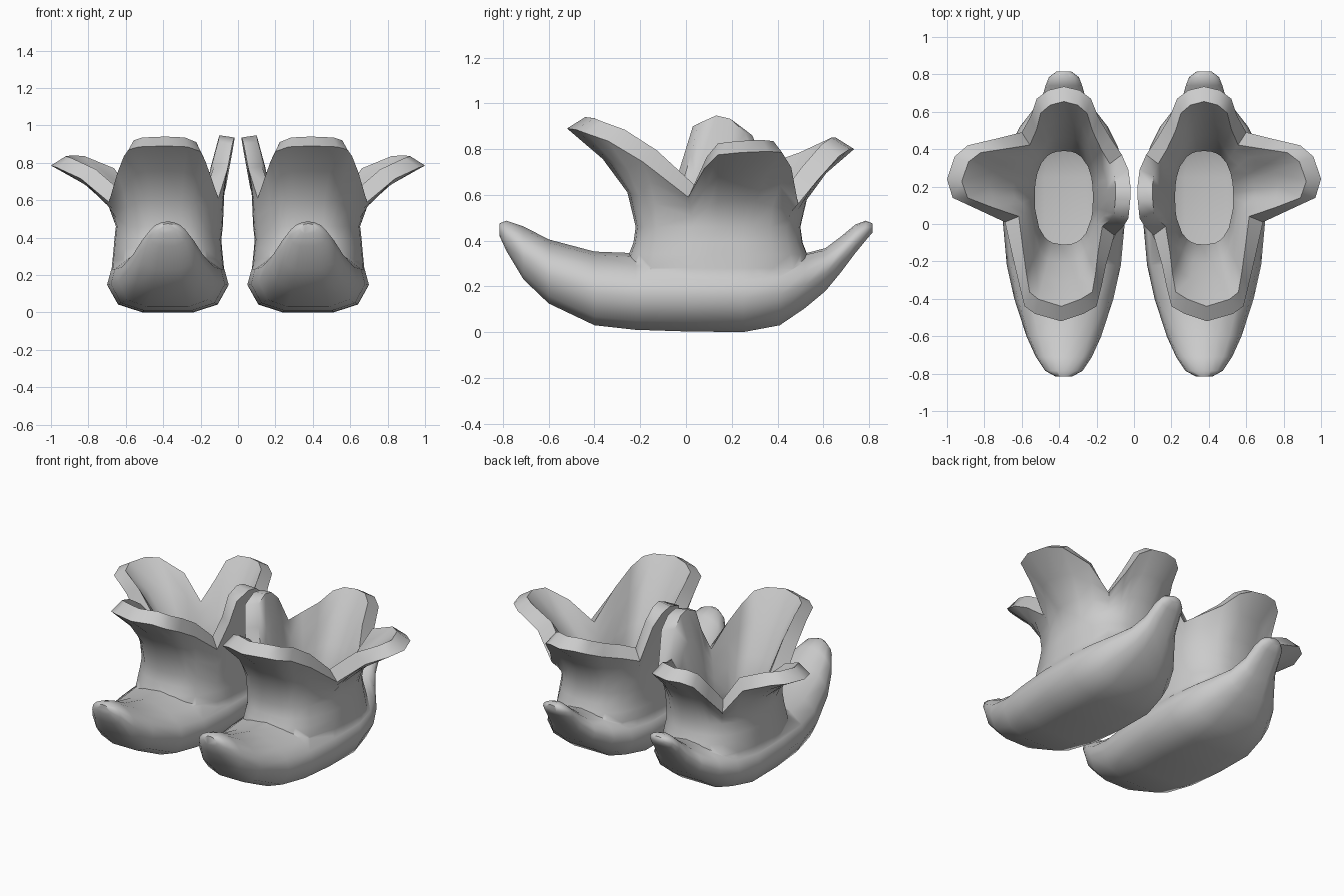
import bpy, bmesh, math

if "Cube" in bpy.data.objects:
    bpy.data.objects.remove(bpy.data.objects["Cube"])

CX, CY = 0.375, 0.14          # axis of the ankle collar

grey = bpy.data.materials.new("felt_grey")
grey.diffuse_color = (0.6, 0.6, 0.6, 1)
grey.use_nodes = True
grey.node_tree.nodes["Principled BSDF"].inputs["Base Color"].default_value = grey.diffuse_color


def loft(name, rings):
    """Closed solid through a list of equal-length rings, capped at both ends."""
    bm = bmesh.new()
    rows = [[bm.verts.new(p) for p in r] for r in rings]
    n = len(rows[0])
    for a, b in zip(rows, rows[1:]):
        for i in range(n):
            j = (i + 1) % n
            bm.faces.new((a[i], a[j], b[j], b[i]))
    bm.faces.new(rows[0][::-1])
    bm.faces.new(rows[-1])
    bmesh.ops.recalc_face_normals(bm, faces=bm.faces)
    me = bpy.data.meshes.new(name)
    bm.to_mesh(me)
    bm.free()
    me.materials.append(grey)
    ob = bpy.data.objects.new(name, me)
    bpy.context.collection.objects.link(ob)
    return ob


# Shoe body: (y, half width, bottom z, top z) slices from curled toe to heel knob
slices = [(-0.815, 0.045, 0.42, 0.475), (-0.785, 0.10, 0.355, 0.487), (-0.71, 0.15, 0.23, 0.462),
          (-0.60, 0.20, 0.125, 0.405), (-0.40, 0.265, 0.03, 0.352), (-0.22, 0.305, 0.01, 0.345),
          (0.0, 0.325, 0.003, 0.35), (0.25, 0.325, 0.0, 0.35), (0.41, 0.29, 0.03, 0.35),
          (0.52, 0.235, 0.105, 0.345), (0.61, 0.165, 0.18, 0.367), (0.68, 0.115, 0.265, 0.42),
          (0.74, 0.098, 0.345, 0.47), (0.785, 0.08, 0.40, 0.487), (0.815, 0.04, 0.435, 0.475)]
half = [(0.42, 0), (0.82, 0.12), (1, 0.42), (0.93, 0.66), (0.68, 0.84), (0.36, 0.95)]
section = half + [(0, 1)] + [(-u, v) for u, v in reversed(half)]


def body_rings(rows):
    return [[(CX + u * w, y, b + v * (t - b)) for u, v in section] for y, w, b, t in rows]


body = loft("shoe_right", body_rings(slices))
# Foot space: the same slices shrunk by the felt thickness
foot_space = loft("foot_space_cutter", body_rings(
    [(y, w - 0.08, b + 0.06, t - 0.09) for y, w, b, t in slices[2:11]]))

# Collar rim: four petals separated by notches
rim = [(0.69, 0.01, 0.59), (0.84, 0.08, 0.715), (0.97, 0.14, 0.775), (1.0, 0.24, 0.785),
       (0.96, 0.36, 0.79), (0.89, 0.42, 0.785), (0.72, 0.46, 0.72),
       (0.60, 0.49, 0.56), (0.55, 0.58, 0.67), (0.52, 0.67, 0.77), (0.46, 0.715, 0.80),
       (0.375, 0.735, 0.80), (0.29, 0.715, 0.80), (0.23, 0.67, 0.78), (0.19, 0.57, 0.735),
       (0.125, 0.46, 0.70), (0.065, 0.37, 0.665), (0.03, 0.29, 0.86), (0.02, 0.21, 0.92),
       (0.02, 0.13, 0.935), (0.03, 0.03, 0.90), (0.055, -0.01, 0.77),
       (0.105, -0.06, 0.61), (0.15, -0.22, 0.74), (0.175, -0.34, 0.81), (0.20, -0.44, 0.86),
       (0.27, -0.48, 0.885), (0.39, -0.52, 0.89), (0.53, -0.48, 0.885), (0.585, -0.44, 0.87),
       (0.61, -0.34, 0.835), (0.645, -0.19, 0.745)]
angles = [math.atan2(y - CY, x - CX) for x, y, z in rim]


def oval(a, b, z, dx=0.0):
    """Slightly squared oval sampled at the rim angles."""
    pts = []
    for t in angles:
        c, s = math.cos(t), math.sin(t)
        r = (abs(c / a) ** 2.5 + abs(s / b) ** 2.5) ** -0.4
        pts.append((CX + dx + r * c, CY + r * s, z))
    return pts


def flare(base, top, out, up):
    """Ring part of the way from a base ring to the rim."""
    return [(p[0] + (q[0] - p[0]) * out, p[1] + (q[1] - p[1]) * out, p[2] + (q[2] - p[2]) * up)
            for p, q in zip(base, top)]


inner_rim = []
for x, y, z in rim:
    d = math.hypot(x - CX, y - CY)
    lift = 0.012 if x < 0.06 else 0.05            # inner petal stands upright
    inner_rim.append((x - 0.08 * (x - CX) / d, y - 0.08 * (y - CY) / d, z + lift))

outer_neck = oval(0.286, 0.36, 0.46, -0.008)
inner_neck = oval(0.155, 0.25, 0.40)
collar = loft("collar", [
    oval(0.25, 0.33, 0.10), oval(0.304, 0.40, 0.20), oval(0.296, 0.41, 0.28), oval(0.290, 0.39, 0.34),
    oval(0.286, 0.37, 0.39), outer_neck,
    flare(outer_neck, rim, 0.12, 0.35), flare(outer_neck, rim, 0.48, 0.69), rim,
    inner_rim, flare(inner_neck, inner_rim, 0.62, 0.69), flare(inner_neck, inner_rim, 0.30, 0.35),
    inner_neck, oval(0.155, 0.25, 0.335)])
throat = loft("throat_cutter", [oval(0.158, 0.253, 0.17), oval(0.158, 0.253, 0.37)])

for tool, mode in ((collar, 'UNION'), (foot_space, 'DIFFERENCE'), (throat, 'DIFFERENCE')):
    m = body.modifiers.new(tool.name, 'BOOLEAN')
    m.operation, m.object, m.solver = mode, tool, 'EXACT'
bpy.context.view_layer.update()
mesh = bpy.data.meshes.new_from_object(body.evaluated_get(bpy.context.evaluated_depsgraph_get()))
body.modifiers.clear()
body.data = mesh
for tool in (collar, foot_space, throat):
    bpy.data.objects.remove(tool)

# Weld slivers along the seams
bm = bmesh.new()
bm.from_mesh(mesh)
bmesh.ops.remove_doubles(bm, verts=bm.verts, dist=0.006)
bm.to_mesh(mesh)

# Left shoe mirrors the right one
left_mesh = mesh.copy()
for v in bm.verts:
    v.co.x = -v.co.x
bmesh.ops.reverse_faces(bm, faces=bm.faces)
bm.to_mesh(left_mesh)
bm.free()
left = bpy.data.objects.new("shoe_left", left_mesh)
bpy.context.collection.objects.link(left)

for ob in (body, left):
    ob.select_set(True)
bpy.context.view_layer.objects.active = body
bpy.ops.object.shade_smooth_by_angle(angle=math.radians(62))
